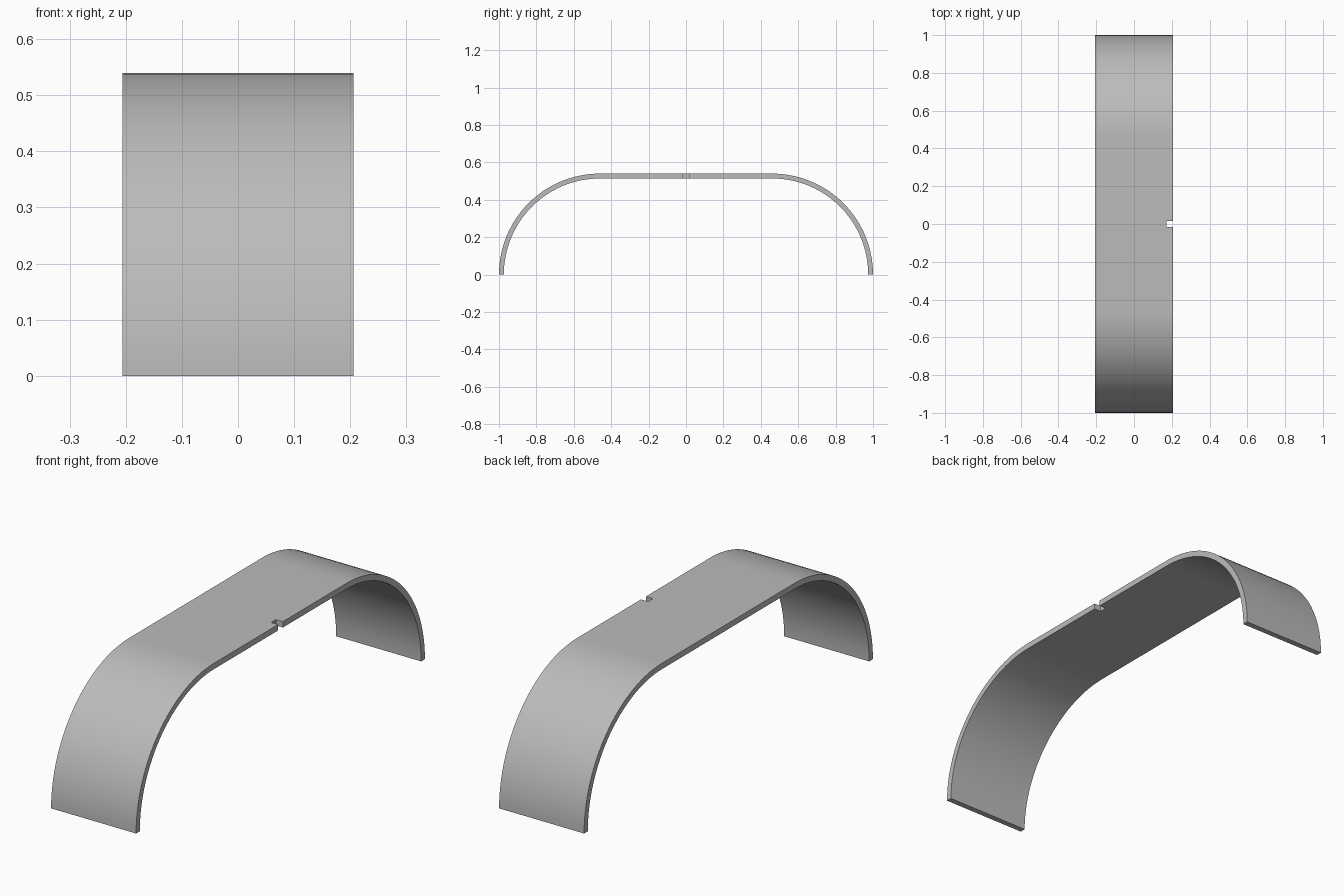
import bpy, bmesh, math

if "Cube" in bpy.data.objects:
    bpy.data.objects.remove(bpy.data.objects["Cube"])

HALF_W, R, T, FLAT = 0.206, 0.54, 0.026, 0.46
SEG = 32

grey = bpy.data.materials.new("grey")
grey.diffuse_color = (0.5, 0.5, 0.5, 1)
grey.use_nodes = True
grey.node_tree.nodes["Principled BSDF"].inputs["Base Color"].default_value = grey.diffuse_color


def arch(radius):
    """Quarter arc, flat top, quarter arc, from front foot to back foot."""
    arc = [(FLAT + radius * math.cos(a), radius * math.sin(a))
           for a in (math.pi / 2 * i / SEG for i in range(SEG + 1))]
    return [(-y, z) for y, z in arc] + arc[::-1]


# Bent band: a closed strip of quads between outer and inner arches
bm = bmesh.new()
rings = []
for (yo, zo), (yi, zi) in zip(arch(R), arch(R - T)):
    rings.append([bm.verts.new(p) for p in (
        (-HALF_W, yo, zo), (HALF_W, yo, zo), (HALF_W, yi, zi), (-HALF_W, yi, zi))])
for a, b in zip(rings, rings[1:]):
    for i in range(4):
        j = (i + 1) % 4
        bm.faces.new((a[i], a[j], b[j], b[i]))
bm.faces.new(rings[0])
bm.faces.new(rings[-1][::-1])
bmesh.ops.recalc_face_normals(bm, faces=bm.faces)
mesh = bpy.data.meshes.new("arched_band")
bm.to_mesh(mesh)
bm.free()
band = bpy.data.objects.new("arched_band", mesh)
bpy.context.collection.objects.link(band)
mesh.materials.append(grey)
bpy.context.view_layer.objects.active = band
band.select_set(True)
bpy.ops.object.shade_smooth_by_angle(angle=math.radians(30))
band.select_set(False)

# Small notch in the middle of the right edge
bpy.ops.mesh.primitive_cube_add(size=1, location=(0.222, 0, R - T / 2))
cutter = bpy.context.object
cutter.name = "notch_cutter"
cutter.scale = (0.1, 0.034, 0.2)
cutter.data.materials.append(grey)
cutter.hide_render = True
cutter.display_type = 'WIRE'
cut = band.modifiers.new("notch", 'BOOLEAN')
cut.operation = 'DIFFERENCE'
cut.solver = 'EXACT'
cut.object = cutter
